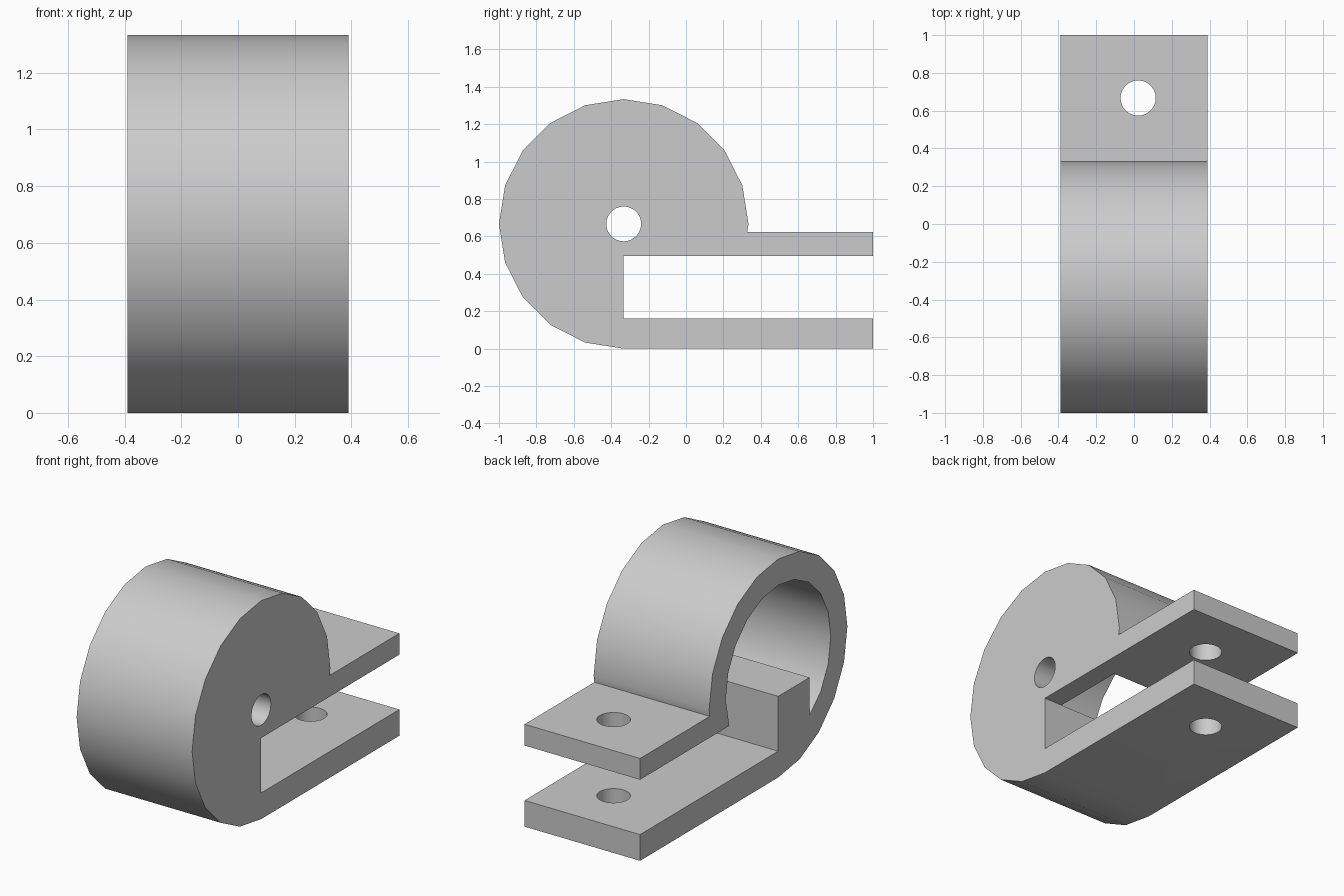
import bpy
import bmesh
from math import sin, cos, asin, acos, pi, radians
from mathutils import Matrix, Vector

HALF = 0.39                   # half width along x
CY, CZ = -0.333, 0.667        # barrel axis
R, BORE = 0.667, 0.507
ARM_TOP, SLOT_TOP, SLOT_LOW = 0.625, 0.495, 0.16
BLOCK_Y = -0.635
WALL_X = 0.265                # inner face of the closed end wall

if "Cube" in bpy.data.objects:
    bpy.data.objects.remove(bpy.data.objects["Cube"])

grey = bpy.data.materials.new("plain grey")
grey.use_nodes = True
colour = (0.6, 0.6, 0.6, 1)
grey.diffuse_color = colour
grey.node_tree.nodes["Principled BSDF"].inputs["Base Color"].default_value = colour


def finish(name, bm):
    bmesh.ops.recalc_face_normals(bm, faces=bm.faces)
    mesh = bpy.data.meshes.new(name)
    bm.to_mesh(mesh)
    bm.free()
    mesh.materials.append(grey)
    obj = bpy.data.objects.new(name, mesh)
    bpy.context.collection.objects.link(obj)
    return obj


def prism(name, outline, x0, x1):
    """Extrude a (y, z) outline along x."""
    bm = bmesh.new()
    face = bm.faces.new([bm.verts.new((x0, y, z)) for y, z in outline])
    new = bmesh.ops.extrude_face_region(bm, geom=[face])["geom"]
    moved = [v for v in new if isinstance(v, bmesh.types.BMVert)]
    bmesh.ops.translate(bm, verts=moved, vec=(x1 - x0, 0, 0))
    return finish(name, bm)


def rod(name, centre, radius, depth, turn=0.0):
    bm = bmesh.new()
    place = Matrix.Translation(Vector(centre)) @ Matrix.Rotation(turn, 4, "Y")
    bmesh.ops.create_cone(bm, cap_ends=True, segments=48, radius1=radius,
                          radius2=radius, depth=depth, matrix=place)
    return finish(name, bm)


def arc(radius, first, last):
    """Corners of a twenty-sided circle, by step number."""
    return [(CY + radius * cos(i * pi / 10), CZ + radius * sin(i * pi / 10))
            for i in range(first, last + 1)]


def cut(obj, cutter):
    mod = obj.modifiers.new("cut", "BOOLEAN")
    mod.operation = "DIFFERENCE"
    mod.solver = "EXACT"
    mod.object = cutter
    bpy.context.view_layer.objects.active = obj
    bpy.ops.object.modifier_apply(modifier=mod.name)
    bpy.data.objects.remove(cutter)


# Barrel with the two clamp arms, as one side profile
outline = [(CY + R * 0.99, ARM_TOP)] + arc(R, 0, 15)
outline += [(1, 0), (1, SLOT_LOW), (CY, SLOT_LOW), (CY, SLOT_TOP),
            (1, SLOT_TOP), (1, ARM_TOP)]
clamp = prism("clamp_body", outline, -HALF, HALF)

# Blind bore, leaving a square block at the end of the slot
right = CY + BORE * cos(asin((SLOT_TOP - CZ) / BORE)) * 0.99
low = CZ - BORE * sin(acos((BLOCK_Y - CY) / BORE)) * 0.99
bore = [(right, SLOT_TOP)] + arc(BORE, 0, 12) + [
    (BLOCK_Y, low), (BLOCK_Y, SLOT_TOP), (CY, SLOT_TOP),
    (CY + 0.05, SLOT_TOP - 0.1), (right - 0.05, SLOT_TOP - 0.1)]
cut(clamp, prism("bore_cutter", bore, -HALF - 0.1, WALL_X))

# Pin hole in the end wall and bolt holes through both arms
cut(clamp, rod("pin_cutter", (HALF, CY, CZ), 0.093, 0.5, pi / 2))
cut(clamp, rod("bolt_cutter", (0.022, 0.667, 0.3), 0.093, 1))

bpy.ops.object.select_all(action="DESELECT")
clamp.select_set(True)
bpy.context.view_layer.objects.active = clamp
bpy.ops.object.shade_smooth_by_angle(angle=radians(30))
